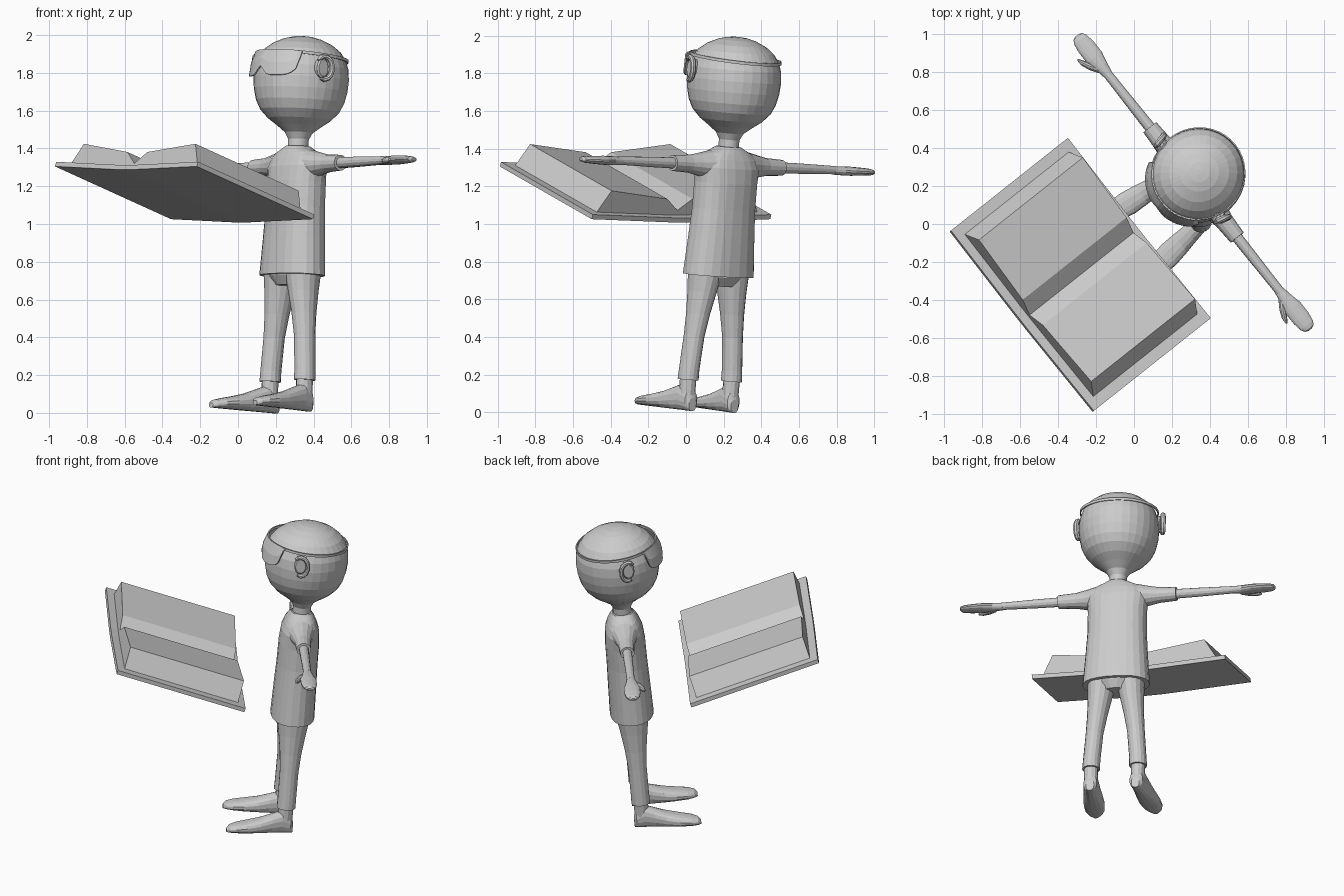
import bpy, bmesh, math
from mathutils import Matrix, Vector as V

if "Cube" in bpy.data.objects:
    bpy.data.objects.remove(bpy.data.objects["Cube"])

mat = bpy.data.materials.new("plain grey")
mat.diffuse_color = (0.6, 0.6, 0.6, 1)
mat.use_nodes = True
mat.node_tree.nodes["Principled BSDF"].inputs["Base Color"].default_value = mat.diffuse_color

TURN = Matrix.Rotation(math.radians(-51.6), 4, 'Z')
PERSON = (Matrix.Translation((.254, .113, .005)) @ TURN
          @ Matrix.Rotation(math.radians(-2), 4, 'Y')
          @ Matrix.Rotation(math.radians(-4.9), 4, 'X'))
BOOK = (TURN @ Matrix.Translation((.034, .009, 1.05))
        @ Matrix.Rotation(math.radians(-19.6), 4, 'X'))


def finish(name, bm, frame):
    bmesh.ops.recalc_face_normals(bm, faces=bm.faces)
    me = bpy.data.meshes.new(name)
    bm.to_mesh(me)
    bm.free()
    me.materials.append(mat)
    ob = bpy.data.objects.new(name, me)
    bpy.context.collection.objects.link(ob)
    ob.matrix_world = frame
    return ob


def loft(name, rings, n=16, power=2.0, frame=PERSON):
    """Skin through super-elliptic rings given as (centre, u axis, v axis)."""
    bm = bmesh.new()
    loops = []
    for c, u, v in rings:
        loop = []
        for i in range(n):
            a = 2 * math.pi * (i + .5) / n
            s, t = math.cos(a), math.sin(a)
            s = math.copysign(abs(s) ** (2 / power), s)
            t = math.copysign(abs(t) ** (2 / power), t)
            loop.append(bm.verts.new(V(c) + V(u) * s + V(v) * t))
        loops.append(loop)
    for p, q in zip(loops, loops[1:]):
        for i in range(n):
            j = (i + 1) % n
            bm.faces.new((p[i], p[j], q[j], q[i]))
    bm.faces.new(loops[0])
    bm.faces.new(loops[-1])
    return finish(name, bm, frame)


def upright(data):
    """Rings stacked in z from (z, x centre, x radius, y radius)."""
    return [((x, 0, z), (a, 0, 0), (0, b, 0)) for z, x, a, b in data]


def sideways(data, s, z):
    """Rings along the arm from (distance, y radius, z radius)."""
    return [((s * x, 0, z), (0, a, 0), (0, 0, b)) for x, a, b in data]


def prism(name, profile, y0, y1):
    """Extrude an x-z profile along the book's spine direction."""
    bm = bmesh.new()
    f = bm.faces.new([bm.verts.new((x, y0, z)) for x, z in profile])
    out = bmesh.ops.extrude_face_region(bm, geom=[f])
    bmesh.ops.translate(bm, vec=(0, y1 - y0, 0),
                        verts=[g for g in out["geom"] if isinstance(g, bmesh.types.BMVert)])
    return finish(name, bm, BOOK)


# head and neck
HEAD = [(1.38, .055), (1.45, .056), (1.485, .075), (1.52, .12), (1.555, .17), (1.60, .213),
        (1.65, .238), (1.71, .252), (1.77, .257), (1.83, .252), (1.88, .235), (1.92, .206),
        (1.955, .16), (1.98, .105), (1.993, .055), (1.997, .015)]
loft("head", upright([(z, 0, r * .96, r) for z, r in HEAD]), 32)

# thin band around the head
TILT = (PERSON @ Matrix.Translation((0, 0, 1.885)) @ Matrix.Rotation(math.radians(-3.5), 4, 'X'))
bm = bmesh.new()
N = 40
section = [(.243, -.008), (.25, -.008), (.25, .008), (.243, .008)]
cols = []
for i in range(N):
    a = 2 * math.pi * i / N
    cols.append([bm.verts.new((r * .97 * math.cos(a), r * math.sin(a), z)) for r, z in section])
for i in range(N):
    p, q = cols[i], cols[(i + 1) % N]
    for k in range(4):
        m = (k + 1) % 4
        bm.faces.new((p[k], q[k], q[m], p[m]))
finish("head_band", bm, TILT)

# curved eye visor hanging from the band
bm = bmesh.new()
cols = []
for i in range(21):
    t = i / 10 - 1
    a = math.radians(-90 + 52 * t)
    drop = .125 * (1 - t ** 6) ** .5 * (1 - .4 * math.exp(-(t / .14) ** 2)) + .015
    cols.append([bm.verts.new((r * .97 * math.cos(a), r * math.sin(a), .006 - drop * k))
                 for r, k in ((.252, 0), (.27, .5), (.274, 1))])
for p, q in zip(cols, cols[1:]):
    for k in range(2):
        bm.faces.new((p[k], q[k], q[k + 1], p[k + 1]))
visor = finish("eye_visor", bm, TILT)
visor.modifiers.new("thickness", 'SOLIDIFY').thickness = .008

# shirt body
loft("shirt", upright([(.725, 0, .208, .135), (.80, 0, .202, .133), (.92, 0, .193, .13),
                       (1.08, 0, .183, .125), (1.22, 0, .183, .124), (1.30, 0, .192, .116),
                       (1.345, 0, .178, .1), (1.375, 0, .145, .085), (1.395, 0, .1, .073),
                       (1.412, 0, .066, .062)]), 24, 2.3)

# trouser seat
loft("trouser_seat", upright([(.67, 0, .09, .08), (.72, 0, .17, .11), (.80, 0, .18, .11)]), 16)

for s, side in ((1, "left"), (-1, "right")):
    # sleeve, arm and hand
    loft(side + "_sleeve", sideways([(.12, .085, .078), (.20, .062, .06), (.26, .05, .048),
                                     (.37, .044, .042)], s, 1.312), 14)
    loft(side + "_arm", sideways([(.33, .03, .03), (.5, .028, .028), (.62, .026, .025),
                                  (.74, .025, .022)], s, 1.312), 12)
    loft(side + "_hand", sideways([(.72, .025, .022), (.78, .036, .024), (.84, .05, .024),
                                   (.91, .05, .021), (.96, .042, .018), (.98, .03, .014),
                                   (.988, .012, .006)], s, 1.31), 14)
    loft(side + "_thumb", [((s * x, y, 1.305), (s * -r * .7, -r * .7, 0), (0, 0, r))
                           for x, y, r in ((.775, -.02, .02), (.82, -.05, .019),
                                           (.86, -.07, .015), (.885, -.077, .006))], 10)
    # trouser leg and ankle
    loft(side + "_trouser_leg", upright([(.165, s * .147, .055, .058), (.22, s * .145, .053, .057),
                                         (.40, s * .13, .054, .058), (.52, s * .115, .062, .068),
                                         (.64, s * .1, .075, .085), (.76, s * .088, .09, .105)]), 16)
    loft(side + "_ankle", upright([(.06, s * .147, .043, .045), (.19, s * .147, .043, .046)]), 12)
    # long tapered shoe, toes slightly out
    loft(side + "_shoe", [((s * (.148 - .11 * y), y, h), (w, 0, 0), (0, 0, h))
                          for y, w, h in ((.05, .025, .035), (.035, .041, .055), (-.02, .047, .072),
                                          (-.08, .052, .06), (-.15, .06, .046), (-.23, .066, .035),
                                          (-.30, .06, .027), (-.34, .042, .021), (-.358, .018, .012))],
         16, 2.4)
    # ear: curled rim with a thin inner shell
    rim = []
    for i in range(11):
        a = math.radians(-110 + 25 * i) if s else 0
        y, z = .045 * math.cos(a), .062 * math.sin(a)
        d = V((0, math.cos(a), math.sin(a)))
        r = .017 if 0 < i < 10 else .008
        rim.append((V((s * (.262 + .012 * math.cos(a)), -.055 + y, 1.815 + z)), (r, 0, 0), d * r * .8))
    loft(side + "_ear_rim", rim, 8)
    loft(side + "_ear_shell", [((s * x, -.055, 1.815), (0, r * .7, 0), (0, 0, r))
                               for x, r in ((.21, .05), (.25, .055), (.258, .045))], 12)

# open book: shallow V cover and two page blocks
prism("book_cover", [(-.605, 0), (-.06, -.018), (.06, -.018), (.605, 0),
                     (.605, -.026), (.06, -.044), (-.06, -.044), (-.605, -.026)], 0, -.833)
for s, side in ((1, "left"), (-1, "right")):
    prism(side + "_page_block", [(0, -.02), (s * .06, -.02), (s * .545, -.004), (s * .475, .118),
                                 (s * .085, .072), (0, .008)], -.045, -.785)
